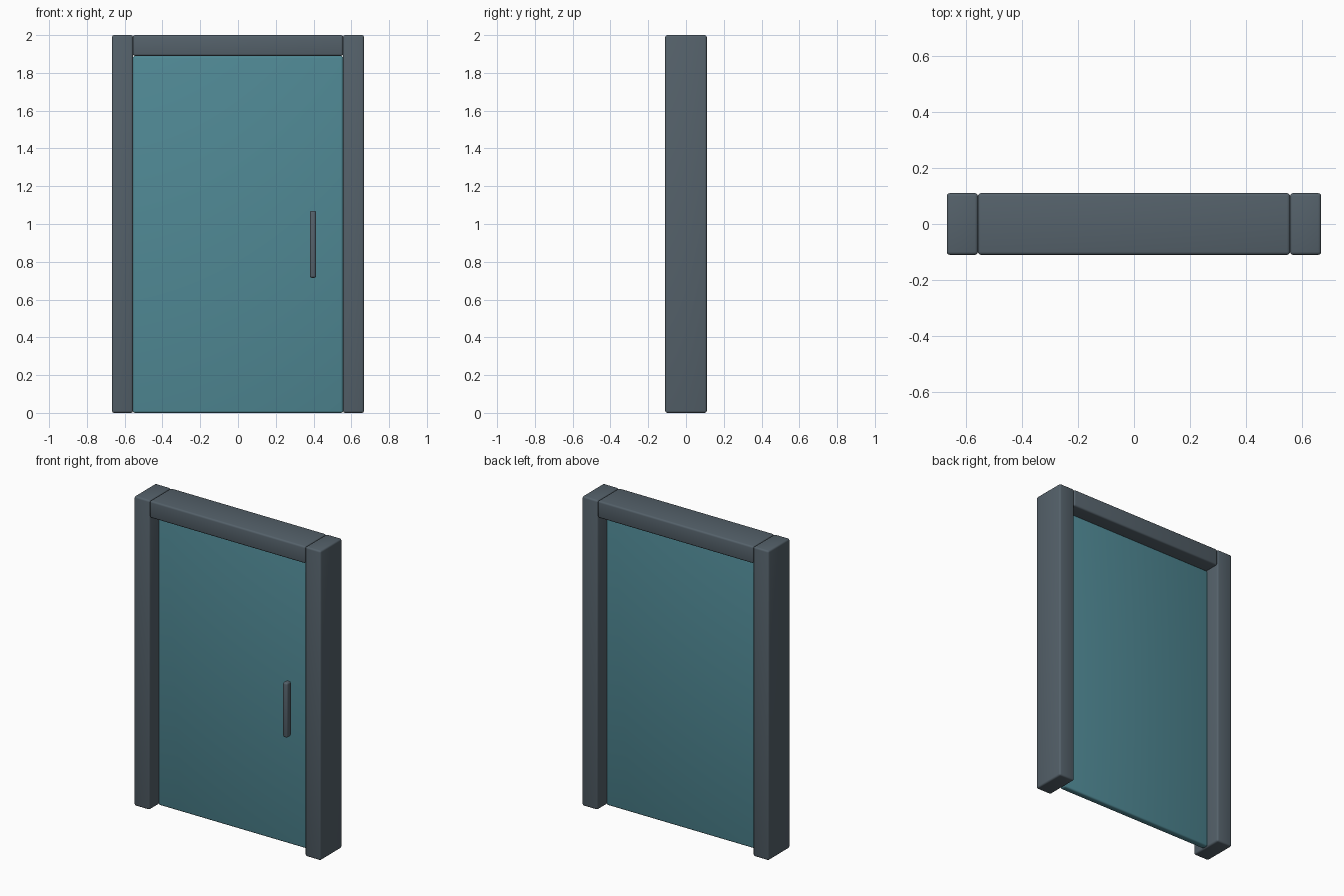
import bpy
import math

if "Cube" in bpy.data.objects:
    bpy.data.objects.remove(bpy.data.objects["Cube"])


def make_material(name, rgb):
    mat = bpy.data.materials.new(name)
    mat.use_nodes = True
    color = (*rgb, 1)
    mat.diffuse_color = color
    mat.node_tree.nodes["Principled BSDF"].inputs["Base Color"].default_value = color
    return mat


slate = make_material("slate grey", (0.09, 0.12, 0.145))
teal = make_material("teal", (0.08, 0.25, 0.30))


def rounded_box(name, low, high, mat, radius=0.011):
    """Box between two corners with softly rounded edges."""
    center = [(a + b) / 2 for a, b in zip(low, high)]
    bpy.ops.mesh.primitive_cube_add(size=1, location=center)
    obj = bpy.context.object
    obj.name = name
    obj.scale = [b - a for a, b in zip(low, high)]
    bpy.ops.object.transform_apply(location=False, rotation=False, scale=True)
    bevel = obj.modifiers.new("rounded edges", "BEVEL")
    bevel.width = radius
    bevel.segments = 3
    bpy.ops.object.modifier_apply(modifier=bevel.name)
    obj.data.materials.append(mat)
    bpy.ops.object.shade_smooth_by_angle(angle=math.radians(35))
    return obj


OUTER, INNER = 0.667, 0.556   # half widths of frame and opening
DEPTH = 0.11                  # half depth of frame
TOP, OPENING = 2.0, 1.89      # frame and opening heights
PANEL = 0.022                 # half thickness of door

# Frame
rounded_box("left_post", (INNER, -DEPTH, 0), (OUTER, DEPTH, TOP), slate)
rounded_box("right_post", (-OUTER, -DEPTH, 0), (-INNER, DEPTH, TOP), slate)
rounded_box("lintel", (-INNER, -DEPTH, OPENING), (INNER, DEPTH, TOP), slate)

# Door panel
rounded_box("door_panel", (-INNER, -PANEL, 0), (INNER, PANEL, OPENING), teal)

# Upright pull bar on the front
rounded_box("handle", (0.38, -0.089, 0.715), (0.414, -0.045, 1.07), slate)
